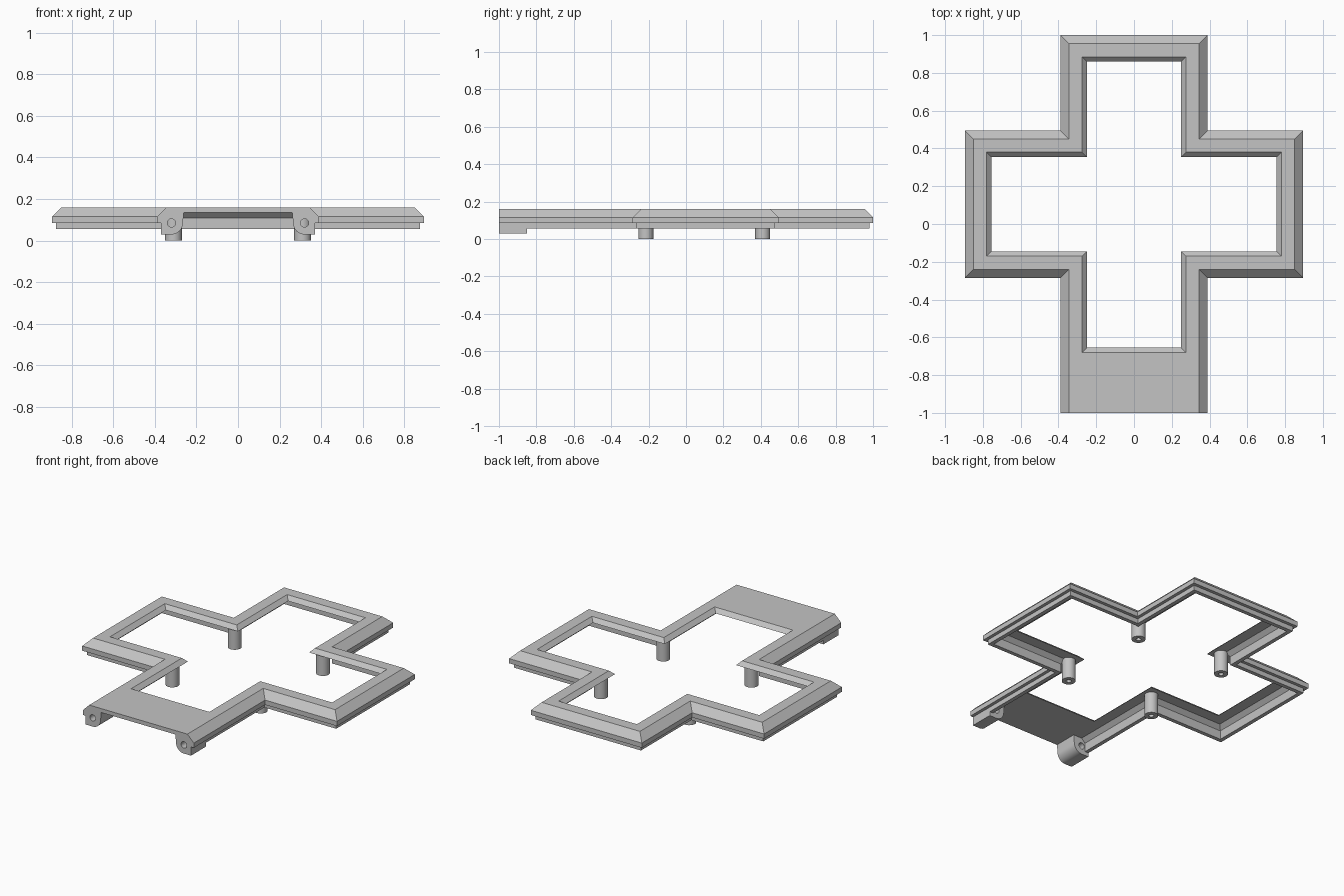
import bpy, bmesh, math
from mathutils import Vector

if "Cube" in bpy.data.objects:
    bpy.data.objects.remove(bpy.data.objects["Cube"], do_unlink=True)

grey = bpy.data.materials.new("plain_grey")
grey.use_nodes = True
grey.diffuse_color = (0.55, 0.55, 0.55, 1)
grey.node_tree.nodes["Principled BSDF"].inputs["Base Color"].default_value = (0.55, 0.55, 0.55, 1)


def loft(name, rings, closed=False, smooth=False):
    """Skin a list of matching closed rings; cap the ends unless closed."""
    bm = bmesh.new()
    rows = [[bm.verts.new(p) for p in ring] for ring in rings]
    n = len(rows[0])
    pairs = list(zip(rows, rows[1:]))
    if closed:
        pairs.append((rows[-1], rows[0]))
    else:
        bm.faces.new(rows[0])
        bm.faces.new(rows[-1])
    for a, b in pairs:
        for i in range(n):
            j = (i + 1) % n
            bm.faces.new((a[i], a[j], b[j], b[i]))
    bmesh.ops.recalc_face_normals(bm, faces=bm.faces)
    mesh = bpy.data.meshes.new(name)
    bm.to_mesh(mesh)
    bm.free()
    mesh.materials.append(grey)
    ob = bpy.data.objects.new(name, mesh)
    bpy.context.collection.objects.link(ob)
    bpy.ops.object.select_all(action='DESELECT')
    ob.select_set(True)
    bpy.context.view_layer.objects.active = ob
    if smooth:
        bpy.ops.object.shade_smooth_by_angle(angle=math.radians(35))
    return ob


def circle(cx, cz, r, n=24):
    return [(cx + r * math.cos(math.tau * i / n), cz + r * math.sin(math.tau * i / n)) for i in range(n)]


def along_y(shape, y0, y1):
    return [[(x, y, z) for x, z in shape] for y in (y0, y1)]


# Cross-shaped frame: shell profile (inset, height) swept with mitred corners
half = [(0.39, -1), (0.39, -0.285), (0.895, -0.285), (0.895, 0.495), (0.39, 0.495), (0.39, 1)]
path = [Vector(p) for p in half + [(-x, y) for x, y in reversed(half)]]
profile = [(0, 0.085), (0, 0.115), (0.045, 0.16), (0.115, 0.16), (0.14, 0.135),
           (0.07, 0.135), (0.045, 0.11), (0.045, 0.055), (0.02, 0.055), (0.02, 0.085)]


def left_normal(a, b):
    d = (b - a).normalized()
    return Vector((-d.y, d.x))


rings = []
for i, p in enumerate(path):
    offset = Vector((0, 0))
    if i > 0:
        offset += left_normal(path[i - 1], p)
    if i < len(path) - 1:
        offset += left_normal(p, path[i + 1])
    rings.append([(p.x + offset.x * d, p.y + offset.y * d, z) for d, z in profile])
loft("cross_frame", rings)

# Wide front plate with a bevelled inner edge
plate = [(-1, 0.16), (-0.68, 0.16), (-0.655, 0.135), (-1, 0.135)]
loft("front_plate", [[(x, y, z) for y, z in plate] for x in (-0.275, 0.275)])

for side, label in ((1, "left"), (-1, "right")):
    # Hinge lug: rounded on the inside, with a pin hole
    arc = [(0.32 + 0.055 * math.cos(a), 0.085 + 0.055 * math.sin(a))
           for a in (math.pi * (1 + i / 20) for i in range(11))]
    outline = [(0.37, 0.03), (0.37, 0.12), (0.355, 0.14), (0.26, 0.14)] + arc
    lug = loft(label + "_hinge_lug", along_y([(side * x, z) for x, z in outline], -1, -0.85), smooth=True)
    cutter = loft("pin_cutter", along_y(circle(side * 0.32, 0.085, 0.02), -1.1, -0.8))
    cutter.hide_render = True
    cut = lug.modifiers.new("pin_hole", 'BOOLEAN')
    cut.operation = 'DIFFERENCE'
    cut.solver = 'EXACT'
    cut.object = cutter
    bpy.context.view_layer.objects.active = lug
    bpy.ops.object.modifier_apply(modifier=cut.name)
    bpy.data.objects.remove(cutter, do_unlink=True)

    # Round pegs under the inner corners, with a blind screw hole
    for y, end in ((-0.215, "front"), (0.41, "back")):
        steps = [(0.015, 0.1), (0.015, 0), (0.04, 0), (0.04, 0.138)]
        loft(f"{end}_{label}_peg",
             [[(px, py, z) for px, py in circle(side * 0.31, y, r)] for r, z in steps], smooth=True)
